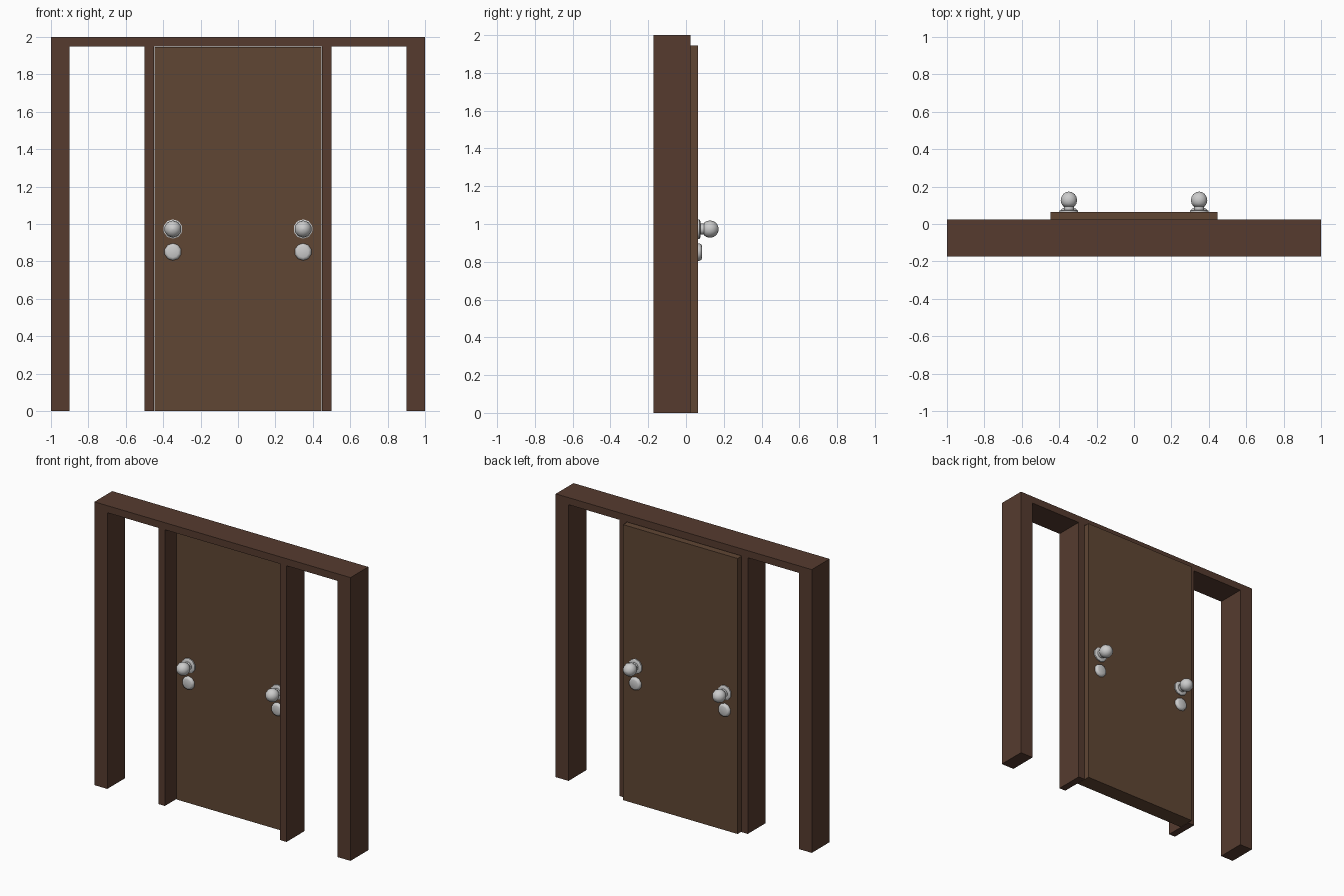
import bpy, bmesh
from math import cos, sin, pi, radians

if "Cube" in bpy.data.objects:
    bpy.data.objects.remove(bpy.data.objects["Cube"])


def material(name, color):
    m = bpy.data.materials.new(name)
    m.diffuse_color = (*color, 1)
    m.use_nodes = True
    m.node_tree.nodes["Principled BSDF"].inputs["Base Color"].default_value = m.diffuse_color
    return m


def finish(name, bm, mat=None):
    bmesh.ops.recalc_face_normals(bm, faces=bm.faces)
    me = bpy.data.meshes.new(name)
    bm.to_mesh(me)
    bm.free()
    ob = bpy.data.objects.new(name, me)
    bpy.context.collection.objects.link(ob)
    if mat:
        me.materials.append(mat)
    return ob


def prism(name, outline, y0, y1, mat):
    """Extrude an x-z outline from y0 to y1."""
    bm = bmesh.new()
    face = bm.faces.new([bm.verts.new((x, y0, z)) for x, z in outline])
    ext = bmesh.ops.extrude_face_region(bm, geom=[face])["geom"]
    moved = [v for v in ext if isinstance(v, bmesh.types.BMVert)]
    bmesh.ops.translate(bm, verts=moved, vec=(0, y1 - y0, 0))
    return finish(name, bm, mat)


def lathe(name, profile, x, y, z, side, n=10):
    """Turn (radius, depth) points around the y axis, pointing to one side of the door."""
    bm = bmesh.new()
    rings = []
    for r, d in profile:
        rings.append([bm.verts.new((x + r * cos(2 * pi * (i + .5) / n), y + side * d,
                                    z + r * sin(2 * pi * (i + .5) / n))) for i in range(n)])
    for a, b in zip(rings, rings[1:]):
        for i in range(n):
            j = (i + 1) % n
            bm.faces.new((a[i], a[j], b[j], b[i]))
    bm.faces.new(rings[0])
    bm.faces.new(rings[-1])
    bmesh.ops.remove_doubles(bm, verts=bm.verts, dist=1e-5)
    ob = finish(name, bm)
    bpy.ops.object.select_all(action='DESELECT')
    ob.select_set(True)
    bpy.context.view_layer.objects.active = ob
    bpy.ops.object.shade_smooth_by_angle(angle=radians(50))
    return ob


frame_wood = material("frame_wood", (.093, .044, .028))
door_wood = material("door_wood", (.117, .061, .034))

# Frame: one comb-shaped piece with header, outer posts and door jambs
half = [(.45, 1.95), (.45, 0), (.5, 0), (.5, 1.95), (.9, 1.95), (.9, 0), (1, 0), (1, 2)]
prism("door_frame", half + [(-x, z) for x, z in reversed(half)], -.173, .025, frame_wood)

# Door slab, with a narrow gap to the jambs
DOOR_FRONT, DOOR_BACK = -.05, .063
prism("door_panel", [(-.447, 0), (.447, 0), (.447, 1.945), (-.447, 1.945)],
      DOOR_FRONT, DOOR_BACK, door_wood)

# Knobs and lock discs on both faces
R = .046
ball = [(R * sin(t), .064 - R * cos(t)) for t in [pi * k / 8 for k in range(2, 8)]]
knob = [(.052, 0), (.052, .008), (.043, .013), (.029, .013), (.029, .031)] + ball + [(.002, .064 + R)]
lock = [(.046, 0), (.046, .008), (.041, .018), (.030, .022)]
for face, y, side in (("front", DOOR_FRONT, -1), ("back", DOOR_BACK, 1)):
    for label, x in (("left", -.348), ("right", .348)):
        lathe(f"knob_{face}_{label}", knob, x, y, .973, side)
        lathe(f"lock_{face}_{label}", lock, x, y, .851, side)
